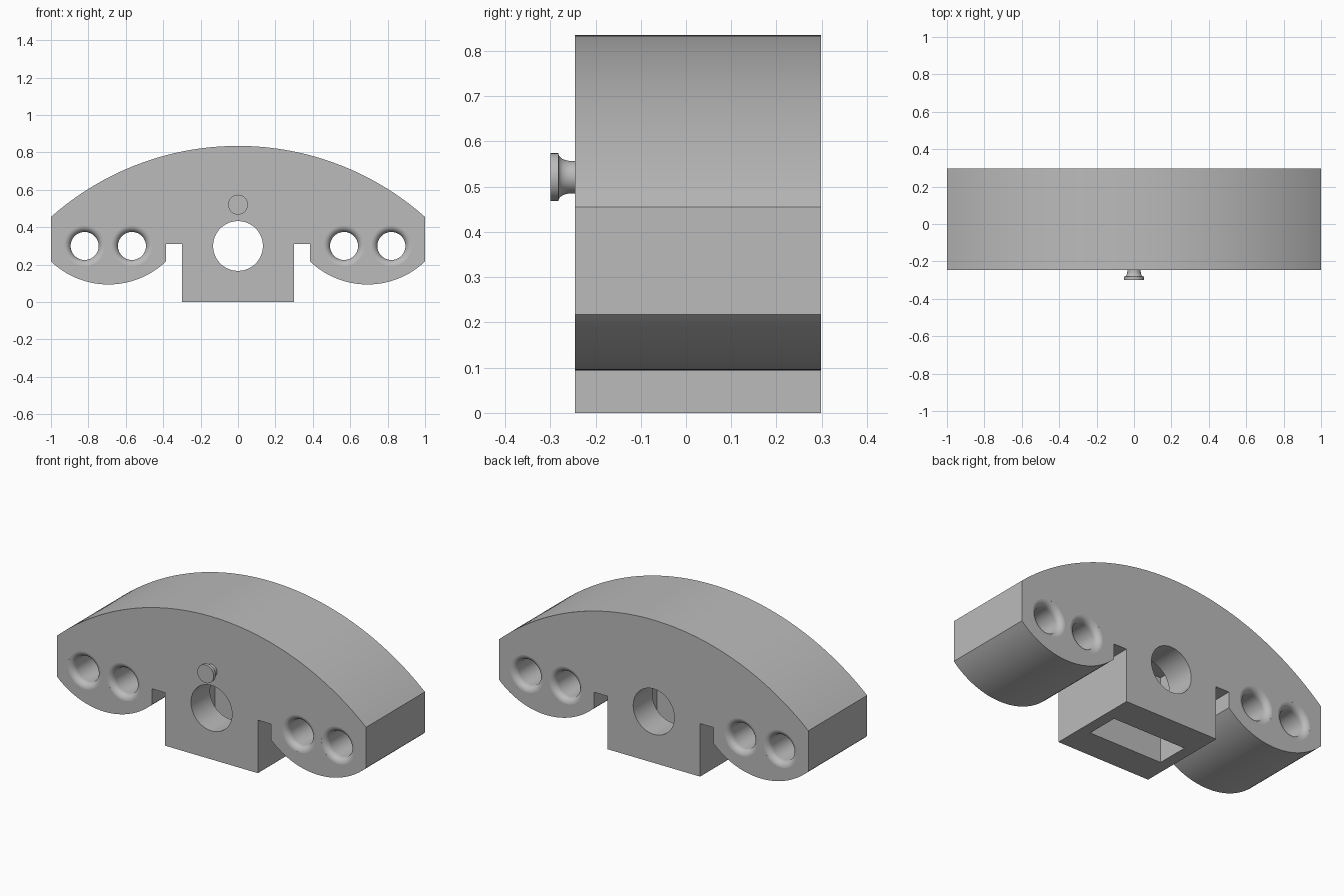
import bpy, bmesh, math
from math import pi, sin, cos

cube = bpy.data.objects.get("Cube")
if cube:
    bpy.data.objects.remove(cube)

FRONT, BACK = -0.245, 0.298
MID = (FRONT + BACK) / 2

grey = bpy.data.materials.new("plain grey")
grey.use_nodes = True
grey.diffuse_color = (0.5, 0.5, 0.5, 1)
bsdf = next(n for n in grey.node_tree.nodes if n.type == 'BSDF_PRINCIPLED')
bsdf.inputs["Base Color"].default_value = (0.5, 0.5, 0.5, 1)


def finish(name, bm):
    bmesh.ops.recalc_face_normals(bm, faces=bm.faces)
    mesh = bpy.data.meshes.new(name)
    bm.to_mesh(mesh)
    bm.free()
    mesh.materials.append(grey)
    obj = bpy.data.objects.new(name, mesh)
    bpy.context.collection.objects.link(obj)
    return obj


def arc(cx, cz, r, a0, a1, n):
    return [(cx + r * cos(a0 + (a1 - a0) * i / n),
             cz + r * sin(a0 + (a1 - a0) * i / n)) for i in range(n + 1)]


def lathe(name, profile, x, z, steps=48):
    """Spin (radius, y) points about a y-parallel axis and cap both ends."""
    bm = bmesh.new()
    rings = [[bm.verts.new((x + r * cos(2 * pi * k / steps), y,
                            z + r * sin(2 * pi * k / steps)))
              for k in range(steps)] for r, y in profile]
    for a, b in zip(rings, rings[1:]):
        for k in range(steps):
            j = (k + 1) % steps
            bm.faces.new((a[k], a[j], b[j], b[k]))
    bm.faces.new(rings[0])
    bm.faces.new(rings[-1])
    return finish(name, bm)


def activate(obj):
    bpy.ops.object.select_all(action='DESELECT')
    obj.select_set(True)
    bpy.context.view_layer.objects.active = obj


def smooth(obj):
    activate(obj)
    bpy.ops.object.shade_smooth_by_angle(angle=math.radians(30))
    for p in obj.data.polygons:
        if abs(p.normal.y) > 0.9999:
            p.use_smooth = False


# Body outline: right half from the crown to the foot, then mirrored
crown_r, lobe_r = 1.506, 0.444
half_angle = math.asin(1 / crown_r)
lobe_half = 0.3075
lobe_angle = math.asin(lobe_half / lobe_r)
half = arc(0, 0.835 - crown_r, crown_r, pi / 2, pi / 2 - half_angle, 32)
half += arc(1 - lobe_half, 0.094 + lobe_r, lobe_r,
            -pi / 2 + lobe_angle, -pi / 2 - lobe_angle, 32)
half += [(0.385, 0.31), (0.3, 0.31), (0.3, 0)]
outline = half + [(-x, z) for x, z in reversed(half[1:])]

bm = bmesh.new()
face = bm.faces.new([bm.verts.new((x, FRONT, z)) for x, z in outline])
grown = bmesh.ops.extrude_face_region(bm, geom=[face])
bmesh.ops.translate(bm, vec=(0, BACK - FRONT, 0),
                    verts=[v for v in grown["geom"] if isinstance(v, bmesh.types.BMVert)])
body = finish("body", bm)

# Cutters: bottom pocket, central bore, four bores with rounded mouths
bm = bmesh.new()
bmesh.ops.create_cube(bm, size=1)
bmesh.ops.scale(bm, vec=(0.47, 0.19, 0.6), verts=bm.verts)
bmesh.ops.translate(bm, vec=(0, MID, 0.2), verts=bm.verts)
cutters = [finish("pocket_cutter", bm)]
cutters.append(lathe("centre_bore_cutter",
                     [(0.133, FRONT - 0.1), (0.133, BACK + 0.1)], 0, 0.3, 64))

hole_r, lip = 0.075, 0.035
mouth = []
for i in range(9):
    a = math.radians(86) * (1 - i / 8)
    mouth.append((hole_r + lip * (1 - cos(a)), FRONT + lip * (1 - sin(a))))
mouth.insert(0, (mouth[0][0], FRONT - 0.1))
bore = mouth + [(r, 2 * MID - y) for r, y in reversed(mouth)]
for x in (-0.82, -0.567, 0.567, 0.82):
    cutters.append(lathe("side_bore_cutter", bore, x, 0.3))

for cutter in cutters:
    mod = body.modifiers.new("cut", 'BOOLEAN')
    mod.operation = 'DIFFERENCE'
    mod.solver = 'EXACT'
    mod.object = cutter
    activate(body)
    bpy.ops.object.modifier_apply(modifier=mod.name)
    bpy.data.objects.remove(cutter)
smooth(body)

# Small flared peg on the front
neck_r, head_r, head_back = 0.036, 0.053, -0.282
flare = [(neck_r + 0.017 * (1 - cos(a)), head_back + 0.027 * (1 - sin(a)))
         for a in (pi / 2 * i / 8 for i in range(9))]
peg = lathe("front_peg", [(neck_r, FRONT + 0.01)] + flare + [(head_r, -0.3)], 0, 0.521)
smooth(peg)
